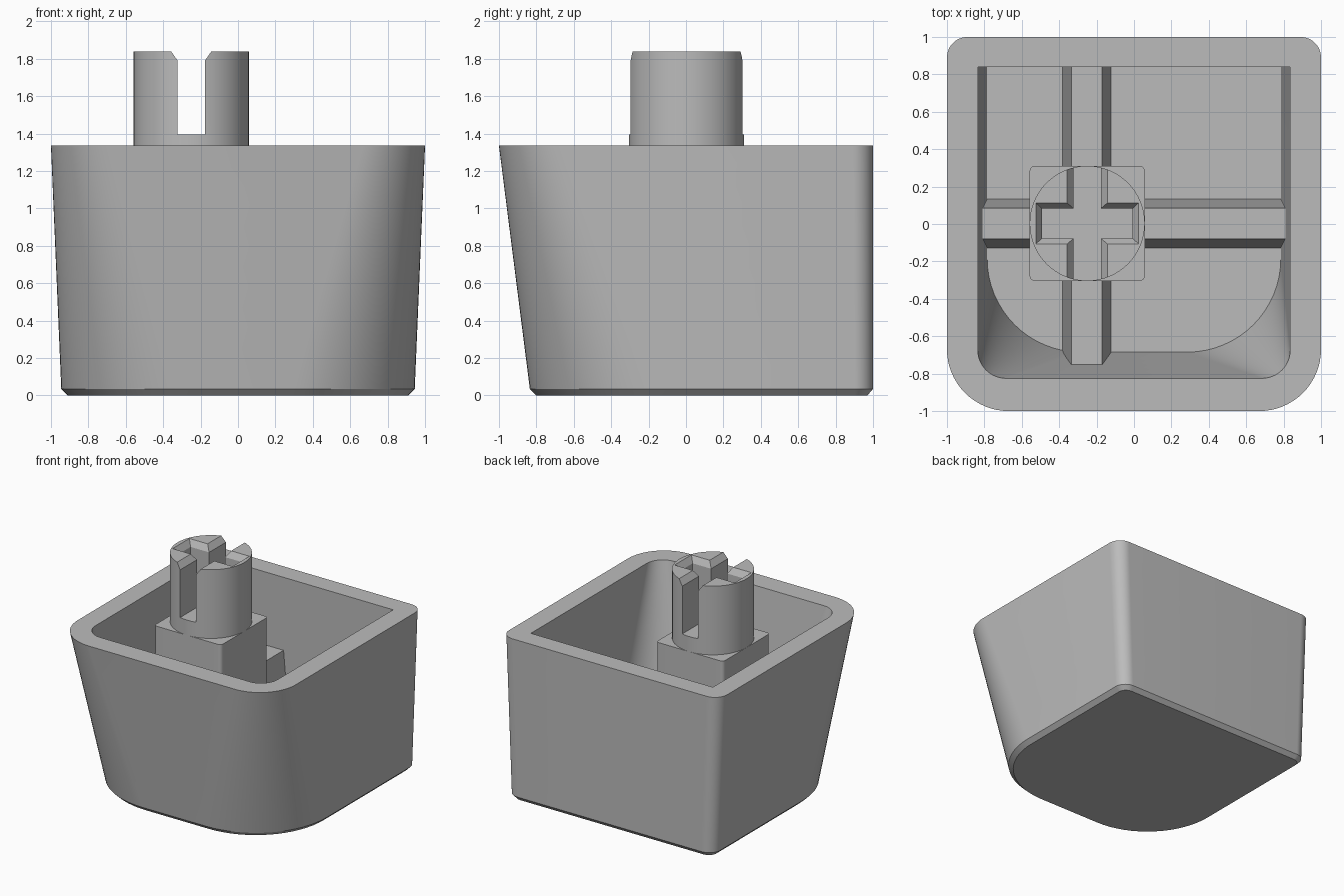
import bpy, bmesh
from math import sin, cos, pi

cube = bpy.data.objects.get("Cube")
if cube:
    bpy.data.objects.remove(cube, do_unlink=True)

grey = bpy.data.materials.new("plain grey")
grey.use_nodes = True
COLOUR = (0.5, 0.5, 0.5, 1)
grey.diffuse_color = COLOUR
grey.node_tree.nodes["Principled BSDF"].inputs["Base Color"].default_value = COLOUR


def outline(x0, x1, y0, y1, front=0, back=0, steps=16):
    """Rectangle with separate front and back corner radii."""
    corners = [(x1 - back, y1 - back, back), (x0 + back, y1 - back, back),
               (x0 + front, y0 + front, front), (x1 - front, y0 + front, front)]
    return [(cx + r * cos(a), cy + r * sin(a))
            for k, (cx, cy, r) in enumerate(corners)
            for a in [(k + i / steps) * pi / 2 for i in range(steps + 1)]]


def finish(obj):
    bpy.ops.object.select_all(action='DESELECT')
    obj.select_set(True)
    bpy.context.view_layer.objects.active = obj
    bpy.ops.object.shade_smooth_by_angle(angle=pi / 6)


def loft(name, rings):
    """Closed solid through rings of (z, outline arguments)."""
    bm = bmesh.new()
    loops = [[bm.verts.new((x, y, z)) for x, y in outline(*args)] for z, *args in rings]
    n = len(loops[0])
    for a, b in zip(loops, loops[1:]):
        for i in range(n):
            j = (i + 1) % n
            bm.faces.new((a[i], a[j], b[j], b[i]))
    bm.faces.new(loops[0])
    bm.faces.new(loops[-1])
    bmesh.ops.remove_doubles(bm, verts=bm.verts, dist=1e-5)
    bmesh.ops.recalc_face_normals(bm, faces=bm.faces)
    mesh = bpy.data.meshes.new(name)
    bm.to_mesh(mesh)
    bm.free()
    mesh.materials.append(grey)
    obj = bpy.data.objects.new(name, mesh)
    bpy.context.collection.objects.link(obj)
    finish(obj)
    return obj


def blend(a, b, steps=6):
    return [[p + (q - p) * i / steps for p, q in zip(a, b)] for i in range(steps + 1)]


# Hollow tapered cup: chamfered base, outer wall, flat rim, inner wall, floor
FLOOR, RIM = 0.17, 1.335
base = (0, -0.91, 0.91, -0.80, 0.97, 0.62, 0.07)
foot = (0.035, -0.945, 0.945, -0.835, 1, 0.65, 0.1)
rim_out = (RIM, -1, 1, -1, 1, 0.33, 0.11)
rim_in = (RIM, -0.835, 0.835, -0.825, 0.84, 0.15, 0)
floor = (FLOOR, -0.785, 0.785, -0.685, 0.84, 0.5, 0)
loft("cup_shell", [base] + blend(foot, rim_out) + blend(rim_in, floor))

# Drafted ribs across the floor
RIB = 0.73
loft("long_rib", [(FLOOR - 0.02, -0.385, -0.12, -0.76, 0.9),
                  (RIB, -0.335, -0.17, -0.82, 0.9)])
loft("cross_rib", [(FLOOR - 0.02, -0.85, 0.85, -0.13, 0.135),
                   (RIB, -0.85, 0.85, -0.08, 0.085)])

# Square block under the post
PX, PY, R, TOP = -0.25, 0.003, 0.308, 1.84
square = (PX - R, PX + R, PY - R, PY + R)
loft("post_block", [(z, *square, 0.03, 0.03) for z in (FLOOR - 0.02, 1.27)])

# Round post with a flared cross-shaped socket
post = loft("round_post", [(z, *square, R, R) for z in (1.2, TOP)])


def cut_slot(half_x, half_y, flare_x, flare_y):
    def ring(z, grow):
        hx, hy = half_x + grow * flare_x, half_y + grow * flare_y
        return z, PX - hx, PX + hx, PY - hy, PY + hy
    cutter = loft("slot_cutter", [ring(1.395, 0), ring(1.79, 0), ring(TOP, 1), ring(1.9, 1)])
    cutter.hide_render = True
    mod = post.modifiers.new("slot", 'BOOLEAN')
    mod.operation = 'DIFFERENCE'
    mod.solver = 'EXACT'
    mod.object = cutter
    bpy.context.view_layer.objects.active = post
    bpy.ops.object.modifier_apply(modifier=mod.name)
    bpy.data.objects.remove(cutter, do_unlink=True)


cut_slot(0.073, 0.5, 0.035, 0)
cut_slot(0.243, 0.08, 0.032, 0.03)
finish(post)
